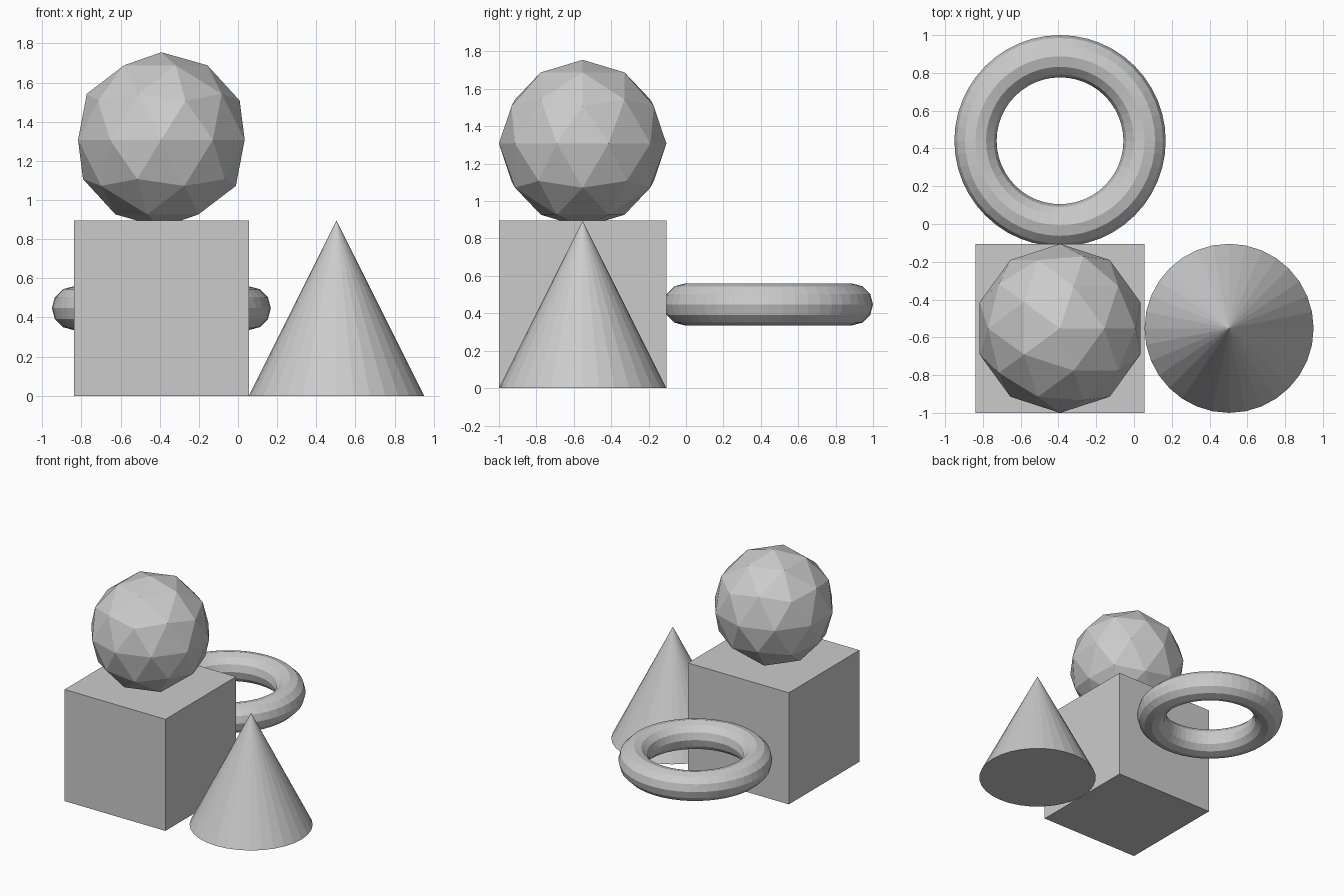
import bpy

if "Cube" in bpy.data.objects:
    bpy.data.objects.remove(bpy.data.objects["Cube"])

S = 0.4475          # common radius / half size of the solids
CX = -0.875 * S     # x of the block, ball and ring
CY = -1 + S         # y of the block, ball and cone


def name_part(name):
    bpy.context.object.name = name
    bpy.ops.object.shade_flat()


# Square block
bpy.ops.mesh.primitive_cube_add(size=2 * S, location=(CX, CY, S))
name_part("block")

# Faceted ball, sunk slightly into the top of the block
bpy.ops.mesh.primitive_ico_sphere_add(subdivisions=2, radius=S,
                                      location=(CX, CY, 1.755 - S))
name_part("ball")

# Cone beside the block
bpy.ops.mesh.primitive_cone_add(vertices=32, radius1=S, radius2=0, depth=2 * S,
                                location=(CX + 2 * S, CY, S))
name_part("cone")

# Flat ring behind the block, at half its height
bpy.ops.mesh.primitive_torus_add(major_segments=48, minor_segments=12,
                                 major_radius=S, minor_radius=S / 4,
                                 location=(CX, 1 - 1.25 * S, S))
name_part("ring")
